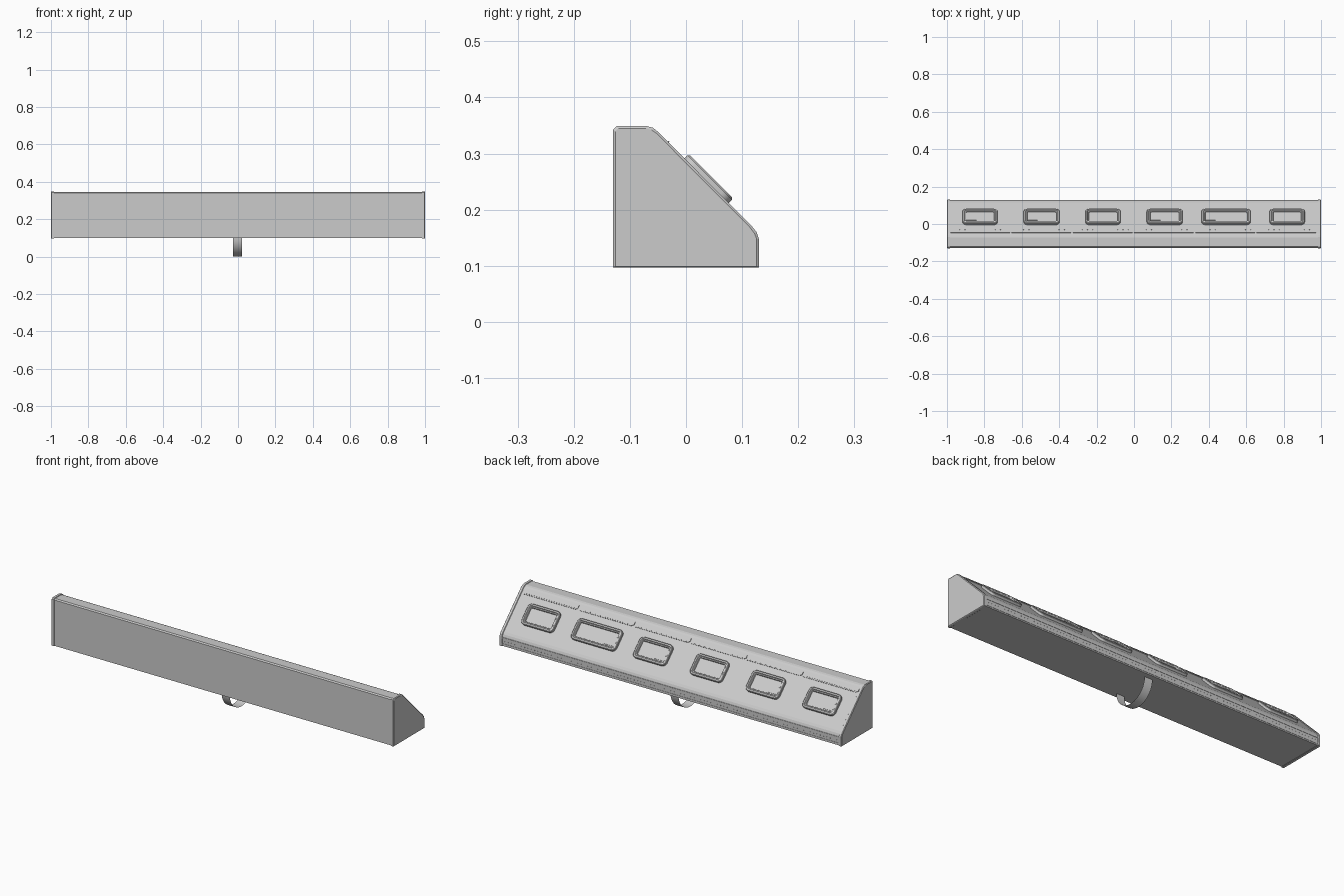
import bpy, bmesh, math
from mathutils import Vector

if "Cube" in bpy.data.objects:
    bpy.data.objects.remove(bpy.data.objects["Cube"])

grey = bpy.data.materials.new("light_grey")
grey.diffuse_color = (0.6, 0.6, 0.6, 1)
grey.use_nodes = True
grey.node_tree.nodes["Principled BSDF"].inputs["Base Color"].default_value = grey.diffuse_color

R2 = math.sqrt(0.5)
ORIGIN = Vector((0, 0.036, 0.251))      # window row centre on the sloped face
DOWN, OUT = Vector((0, R2, -R2)), Vector((0, R2, R2))


def slope(x, v, n):
    """Point on the sloped face: x along, v down the slope, n outward."""
    return ORIGIN + Vector((x, 0, 0)) + DOWN * v + OUT * n


def finish(name, bm, smooth=False):
    bmesh.ops.recalc_face_normals(bm, faces=bm.faces)
    me = bpy.data.meshes.new(name)
    bm.to_mesh(me)
    bm.free()
    me.materials.append(grey)
    ob = bpy.data.objects.new(name, me)
    bpy.context.collection.objects.link(ob)
    if smooth:
        bpy.ops.object.select_all(action='DESELECT')
        ob.select_set(True)
        bpy.context.view_layer.objects.active = ob
        bpy.ops.object.shade_smooth_by_angle(angle=math.radians(35))
    return ob


def loft(bm, loops, cap_start=True, cap_end=True):
    rings = [[bm.verts.new(p) for p in lp] for lp in loops]
    for a, b in zip(rings, rings[1:]):
        for i in range(len(a)):
            j = (i + 1) % len(a)
            bm.faces.new((a[i], a[j], b[j], b[i]))
    if cap_start:
        bm.faces.new(rings[0][::-1])
    if cap_end:
        bm.faces.new(rings[-1])


def rounded(w, h, r, seg=5):
    pts = []
    for k, (sx, sy) in enumerate([(1, 1), (-1, 1), (-1, -1), (1, -1)]):
        for i in range(seg + 1):
            a = math.pi / 2 * (k + i / seg)
            pts.append((sx * (w - r) + r * math.cos(a), sy * (h - r) + r * math.sin(a)))
    return pts


# Side profile (y, z), drawn inwards by d for the hull and plate edges
def profile(d):
    return [(-0.13 + d, 0.097 + d * 0.5), (-0.13 + d, 0.343 - d), (-0.124 + d, 0.349 - d),
            (-0.07 - d * .4, 0.349 - d), (-0.059 - d * .6, 0.346 - d), (-0.050 - d * .7, 0.339 - d * .7),
            (0.117 - d * .7, 0.171 - d * .7), (0.126 - d, 0.160 - d * .6), (0.13 - d, 0.148),
            (0.13 - d, 0.097 + d * 0.5)]


def prism(name, sections):
    bm = bmesh.new()
    loft(bm, [[(x, y, z) for y, z in profile(d)] for x, d in sections])
    return finish(name, bm)


# Main hull and the two end plates with softened rims
prism("main_hull", [(-0.99, 0.003), (0.99, 0.003)])
for s, side in ((-1, "left"), (1, "right")):
    prism(side + "_end_plate", [(s * 0.983, 0.003), (s * 0.985, 0), (s * 0.997, 0), (s, 0.004)])

# Window frames with recessed panes
windows = [(-0.823, 0.094, 1), (-0.494, 0.096, 1), (-0.166, 0.094, 0),
           (0.164, 0.096, 1), (0.492, 0.131, 1), (0.819, 0.094, 0)]
H = 0.056
for cx, w, has_panel in windows:
    bm = bmesh.new()
    steps = [(0, -0.004), (0, 0.009), (0.003, 0.012), (0.010, 0.012), (0.013, 0.008),
             (0.018, 0.008), (0.020, 0.002)]
    loft(bm, [[slope(cx + a, b, n) for a, b in rounded(w - d, H - d, max(0.022 - d, 0.005))]
              for d, n in steps])
    finish("window_frame", bm, True)
    if has_panel:  # small panel at one end of the pane
        bm = bmesh.new()
        x0, x1 = cx - w + 0.020, cx - w + 0.075
        loft(bm, [[slope(x, v, n) for x, v in ((x0, -.026), (x1, -.026), (x1, .032), (x0, .032))]
                  for n in (0.001, 0.005)])
        finish("window_panel", bm)


def rivets(name, centres, normal, r=0.0022):
    """Row of small low domes."""
    bm = bmesh.new()
    side = normal.cross(Vector((1, 0, 0)))
    for c in centres:
        loft(bm, [[c + Vector((1, 0, 0)) * (q * math.cos(a)) + side * (q * math.sin(a)) + normal * n
                   for a in [math.tau * i / 6 for i in range(6)]]
                  for q, n in ((r, -0.001), (r * 0.6, 0.0015))])
    finish(name, bm)


# Six thin riveted plates along the upper slope
V0, V1 = -0.116, -0.092
for i in range(6):
    x0 = -0.982 + i * 0.3275
    x1 = x0 + 0.318
    bm = bmesh.new()
    loft(bm, [[slope(x, v, n) for x, v in ((x0, V0), (x1, V0), (x1, V1), (x0 + 0.012, V1), (x0, V1 - 0.008))]
              for n in (-0.003, 0.0015)])
    finish("upper_plate", bm)
    rivets("upper_plate_rivets", [slope(x0 + 0.02 + k * 0.0146, V1 - 0.005, 0.0015) for k in range(20)], OUT)

# Rivet row and trim strips along the low back wall
rivets("back_wall_rivets", [Vector((-0.97 + k * 0.0194, 0.127, 0.124)) for k in range(101)], Vector((0, 1, 0)))
for z in (0.108, 0.140):
    bm = bmesh.new()
    loft(bm, [[(x, y, z + h) for y, h in ((0.125, -.003), (0.1285, -.003), (0.1285, .003), (0.125, .003))]
              for x in (-0.985, 0.985)])
    finish("back_trim", bm)

# Thin half-hoop hanging underneath
bm = bmesh.new()
arc = [math.pi * (1 + i / 24) for i in range(25)]
rows = [[bm.verts.new((x, 0.1 * math.cos(a), 0.1 + 0.1 * math.sin(a))) for a in arc]
        for x in (-0.026, 0.021)]
for i in range(24):
    bm.faces.new((rows[0][i], rows[0][i + 1], rows[1][i + 1], rows[1][i]))
finish("under_hoop", bm, True)
